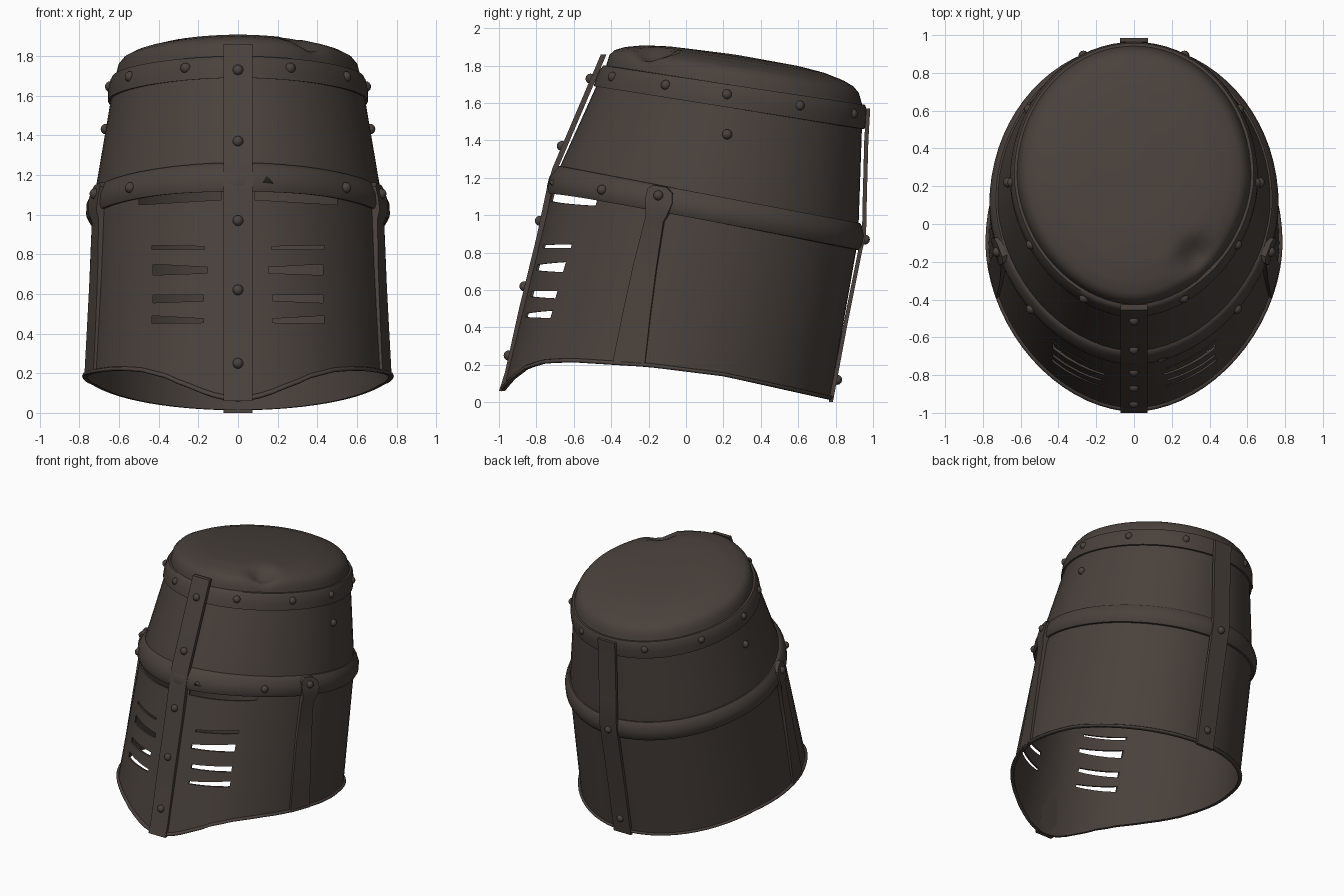
import bpy, bmesh, math
from mathutils import Vector

if "Cube" in bpy.data.objects:
    bpy.data.objects.remove(bpy.data.objects["Cube"])

steel = bpy.data.materials.new("dark brown steel")
steel.diffuse_color = (0.068, 0.053, 0.045, 1)
steel.use_nodes = True
steel.node_tree.nodes["Principled BSDF"].inputs["Base Color"].default_value = steel.diffuse_color
SEG = 72
N = 1.85  # front outline is slightly keeled


def interp(table, x):
    for (x0, a), (x1, b) in zip(table, table[1:]):
        if x <= x1:
            return a + (b - a) * max(0, (x - x0) / (x1 - x0))
    return table[-1][1]


# tilted rings: front y, front z, back y, back z, half width
RINGS = [(-0.98, 0.06, 0.77, 0.015, 0.77),
         (-0.705, 1.19, 0.92, 0.87, 0.735),
         (-0.43, 1.80, 0.945, 1.59, 0.622)]
HEM = [(-0.98, .06), (-.93, .12), (-.85, .18), (-.75, .21), (-.6, .215),
       (-.2, .19), (.2, .14), (.77, .015)]


def ring_point(i, t, off):
    yf, zf, yb, zb, w = RINGS[i]
    c, s = math.cos(t), math.sin(t)
    e = 2 / N if c > 0 else 1
    c = math.copysign(abs(c) ** e, c)
    s = math.copysign(abs(s) ** e, s)
    yc, ry = (yf + yb) / 2, (yb - yf) / 2
    y = yc - ry * c
    z = interp(HEM, y) if i == 0 else zf + (zb - zf) * (y - yf) / (yb - yf)
    return Vector(((w + off) * s, yc - (ry + off) * c, z))


def P(t, v, off=0.0):
    """Point on the helmet wall: angle from the front, height 0..2, offset outward."""
    i = 0 if v <= 1 else 1
    return ring_point(i, t, off).lerp(ring_point(i + 1, t, off), v - i)


def angle_at(y, v):
    i = 0 if v <= 1 else 1
    f = v - i
    yf = RINGS[i][0] * (1 - f) + RINGS[i + 1][0] * f
    yb = RINGS[i][2] * (1 - f) + RINGS[i + 1][2] * f
    c = max(-1, min(1, ((yf + yb) / 2 - y) / ((yb - yf) / 2)))
    return math.acos(c ** (N / 2) if c > 0 else c)


def smooth(ob, angle):
    bpy.ops.object.select_all(action='DESELECT')
    ob.select_set(True)
    bpy.context.view_layer.objects.active = ob
    bpy.ops.object.shade_smooth_by_angle(angle=math.radians(angle))


def finish(name, bm, angle=35):
    bmesh.ops.recalc_face_normals(bm, faces=bm.faces)
    me = bpy.data.meshes.new(name)
    bm.to_mesh(me)
    bm.free()
    me.materials.append(steel)
    ob = bpy.data.objects.new(name, me)
    bpy.context.collection.objects.link(ob)
    smooth(ob, angle)
    return ob


def loft(bm, loops, cyclic=False, start=True):
    rows = [[bm.verts.new(p) for p in lp] for lp in loops]
    n = len(rows[0])
    pairs = list(zip(rows, rows[1:])) + ([(rows[-1], rows[0])] if cyclic else [])
    for a, b in pairs:
        for j in range(n):
            k = (j + 1) % n
            bm.faces.new((a[j], a[k], b[k], b[j]))
    if not cyclic:
        if start:
            bm.faces.new(rows[0])
        bm.faces.new(rows[-1])


def sweep(name, section, angle=35):
    """Closed (v, offset) section swept round the helmet."""
    bm = bmesh.new()
    loft(bm, [[P(2 * math.pi * k / SEG, v, o) for v, o in section]
              for k in range(SEG)], cyclic=True)
    return finish(name, bm, angle)


# wall, with close rows so the cut edges shade cleanly
vs = [k / 40 for k in range(41)] + [1.25, 1.5, 1.75, 2]
shell = sweep("helmet_wall", [(v, 0) for v in vs] + [(v, -.012) for v in reversed(vs)])

# eye slits and breathing slots: x0, x1, then low/high z at each end
slots = [(.085, .50, 1.075, 1.14, 1.05, 1.10), (.17, .435, .825, .84, .825, .845),
         (.155, .43, .705, .735, .695, .75), (.175, .43, .565, .595, .555, .595),
         (.175, .435, .455, .475, .45, .49)]
bm = bmesh.new()
for s in (1, -1):
    for x0, x1, a, b, c, d in slots:
        loft(bm, [[(s * x0, y, a), (s * x1, y, c), (s * x1, y, d), (s * x0, y, b)]
                  for y in (-1.2, -.3)])
cutter = finish("slot_cutter", bm)
cutter.hide_render = True
mod = shell.modifiers.new("slots", 'BOOLEAN')
mod.operation, mod.solver, mod.object = 'DIFFERENCE', 'EXACT', cutter
bpy.context.view_layer.objects.active = shell
bpy.ops.object.modifier_apply(modifier="slots")
bpy.data.objects.remove(cutter)
bm = bmesh.new()
bm.from_mesh(shell.data)
bmesh.ops.triangulate(bm, faces=[f for f in bm.faces if len(f.verts) > 4])
bm.to_mesh(shell.data)
bm.free()
smooth(shell, 25)

# bands and rolled hem
sweep("brow_band", [(.935, -.005), (.935, .016), (.965, .03), (1.03, .033),
                    (1.09, .022), (1.12, .01), (1.12, -.005)], 50)
sweep("crown_band", [(1.82, -.005), (1.82, .014), (1.9, .022), (1.97, .02),
                     (2, .012), (2, -.005)], 50)
sweep("hem_roll", [(.012 * math.sin(a) + .01, .005 + .012 * math.cos(a))
                   for a in [k * math.pi / 4 for k in range(8)]], 60)

# domed top with a dent
DOME = [(0, .165), (.5, .155), (.7, .14), (.85, .115), (.93, .09), (.97, .06), (1, -.01)]
bm = bmesh.new()
mid = Vector((0, .2575, 1.695))
loops = []
for s in (1, .985, .97, .95, .93, .9, .86, .82, .78, .74, .7, .64, .57, .5, .35, .2, .03):
    lp = []
    for k in range(SEG):
        p = mid.lerp(P(2 * math.pi * k / SEG, 2, 0), s)
        p.z += interp(DOME, s)
        d = math.hypot(p.x - .33, p.y + .17)
        p.z -= .07 * max(0, 1 - d / .12)
        lp.append(p)
    loops.append(lp)
loft(bm, loops, start=False)
finish("domed_top", bm, 50)


# front and back straps from a side profile of outer (y, z) points
def strap(name, pts, thick, half):
    bm = bmesh.new()
    loft(bm, [[(-half, y, z), (half, y, z), (half, y + thick, z), (-half, y + thick, z)]
              for y, z in pts])
    return finish(name, bm)


FRONT = [(-1.0, .06), (-.968, .16), (-.893, .5), (-.80, .88), (-.745, 1.14),
         (-.715, 1.25), (-.455, 1.86)]
BACK = [(.785, 0), (.86, .4), (.94, .8), (.963, .9), (.967, 1.1), (.975, 1.4), (.985, 1.57)]
strap("front_strap", FRONT, .03, .072)
strap("back_strap", BACK, -.022, .073)

# side straps with rounded heads: v, front y, back y, offset
SIDE = [(.0, -.39, -.22, .015), (.3, -.335, -.19, .018), (.6, -.275, -.155, .022),
        (.88, -.21, -.115, .028), (.93, -.2, -.09, .043), (1.0, -.2, -.065, .045),
        (1.08, -.19, -.065, .043), (1.115, -.16, -.095, .04)]
for s, side in ((1, "right"), (-1, "left")):
    bm = bmesh.new()
    loops = []
    for v, y0, y1, o in SIDE:
        a, b = angle_at(y0, v), angle_at(y1, v)
        lp = [P(a, v, 0), P(a, v, o), P(b, v, o), P(b, v, 0)]
        loops.append([(s * p.x, p.y, p.z) for p in lp])
    loft(bm, loops)
    finish("side_strap_" + side, bm)

# bent flap over one eye slit
bm = bmesh.new()
f = [bm.verts.new(p) for p in ((.09, -.70, 1.13), (.22, -.68, 1.13),
                               (.14, -.68, 1.205), (.16, -.68, 1.2), (.145, -.735, 1.18))]
bmesh.ops.convex_hull(bm, input=f)
finish("bent_flap", bm, 20)

# rivets
spots = []
for z in (.25, .62, .97, 1.37, 1.73):
    spots.append((0, interp([(z0, y0) for y0, z0 in FRONT], z), z))
for z in (.12, .87):
    spots.append((0, interp([(z0, y0) for y0, z0 in BACK], z), z))
for y, v, o in [(-.377, 1.92, .016), (-.1, 1.92, .016), (.22, 1.92, .014),
                (.6, 1.92, .014), (.88, 1.92, .012), (.22, 1.61, 0),
                (-.43, 1.0, .028), (-.135, 1.04, .04)]:
    p = P(angle_at(y, v), v, o)
    spots += [(p.x, p.y, p.z), (-p.x, p.y, p.z)]
bm = bmesh.new()
for p in spots:
    r = bmesh.ops.create_uvsphere(bm, u_segments=12, v_segments=8, radius=.027)
    bmesh.ops.translate(bm, verts=r["verts"], vec=p)
finish("rivets", bm, 60)
